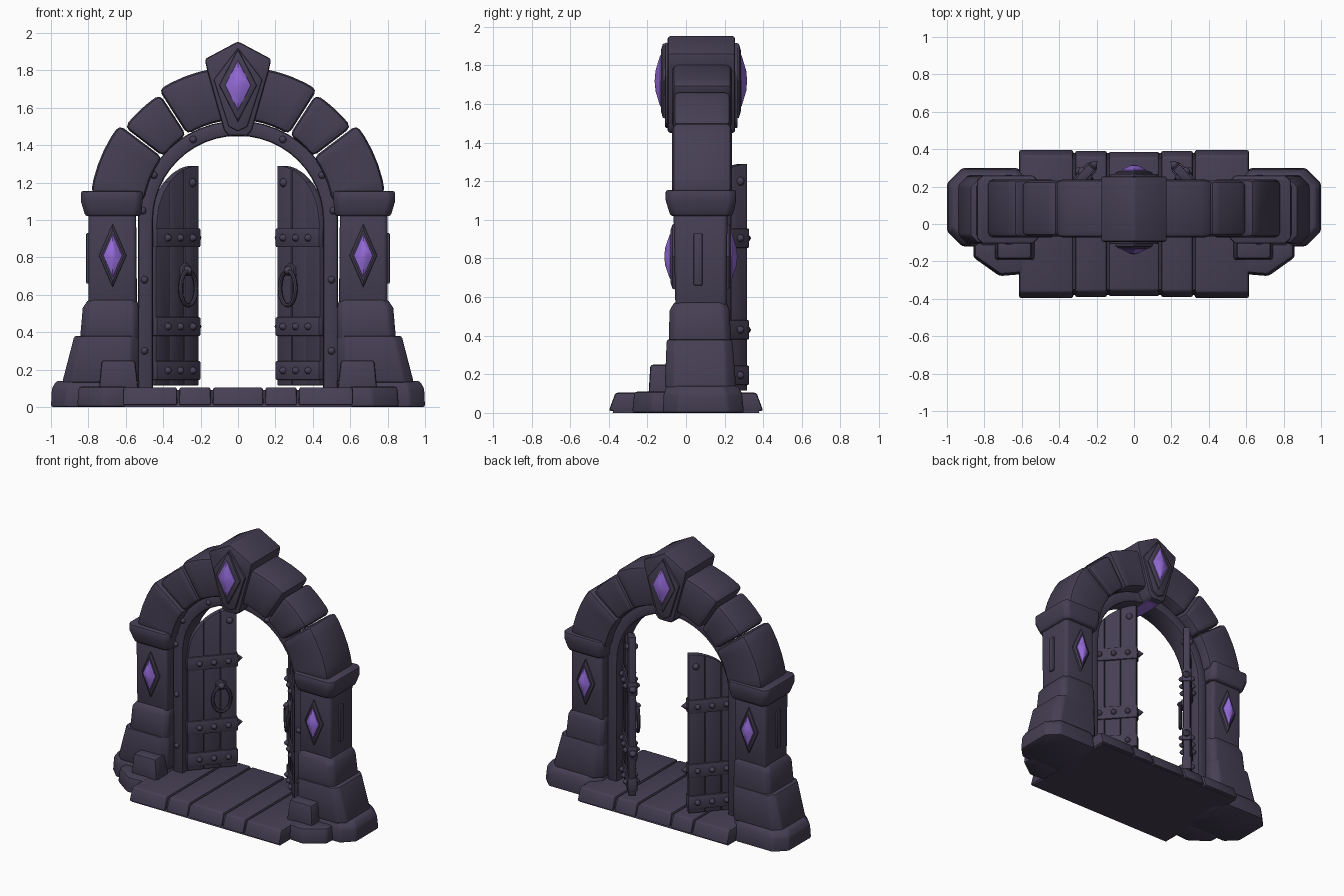
import bpy, bmesh, math
from mathutils import Vector

if "Cube" in bpy.data.objects:
    bpy.data.objects.remove(bpy.data.objects["Cube"])


def material(name, rgb):
    m = bpy.data.materials.new(name)
    m.diffuse_color = (*rgb, 1)
    m.use_nodes = True
    m.node_tree.nodes["Principled BSDF"].inputs["Base Color"].default_value = m.diffuse_color
    return m


STONE = material("dark violet stone", (0.060, 0.049, 0.087))
GEM = material("purple crystal", (0.30, 0.15, 0.70))


def make(name, lofts, mat=STONE, bevel=0.012, mirror=False):
    """One object from lofts; each loft is a list of equal-length point rings."""
    for side in ((1, -1) if mirror else (1,)):
        bm = bmesh.new()
        for rings in lofts:
            rows = [[bm.verts.new((p[0] * side, p[1], p[2])) for p in r] for r in rings]
            n = len(rows[0])
            for a, b in zip(rows, rows[1:]):
                for i in range(n):
                    bm.faces.new((a[i], a[(i + 1) % n], b[(i + 1) % n], b[i]))
            bm.faces.new(rows[0])
            bm.faces.new(rows[-1])
        bmesh.ops.recalc_face_normals(bm, faces=bm.faces)
        if bevel:
            edges = [e for e in bm.edges if e.calc_face_angle(0) > 0.5]
            bmesh.ops.bevel(bm, geom=edges, offset=bevel, segments=2, profile=0.5,
                            affect='EDGES', clamp_overlap=True)
        label = name if not mirror else name + ("_right" if side > 0 else "_left")
        me = bpy.data.meshes.new(label)
        bm.to_mesh(me)
        bm.free()
        me.polygons.foreach_set("use_smooth", [True] * len(me.polygons))
        me.set_sharp_from_angle(angle=math.radians(35))
        me.materials.append(mat)
        bpy.context.collection.objects.link(bpy.data.objects.new(label, me))


def plan(x0, x1, y0, y1, z, c=0.0):
    """Horizontal rectangle with cut corners."""
    if not c:
        return [(x0, y0, z), (x1, y0, z), (x1, y1, z), (x0, y1, z)]
    return [(x0 + c, y0, z), (x1 - c, y0, z), (x1, y0 + c, z), (x1, y1 - c, z),
            (x1 - c, y1, z), (x0 + c, y1, z), (x0, y1 - c, z), (x0, y0 + c, z)]


def front(profile, y):
    return [(x, y, z) for x, z in profile]


def diamond(cx, cz, w, h, y):
    return front([(cx - w, cz), (cx, cz - h), (cx + w, cz), (cx, cz + h)], y)


def stud(c, axis, r, h, spike=False):
    """Domed or pointed stud growing from c along axis."""
    c, axis = Vector(c), Vector(axis).normalized()
    u = axis.orthogonal().normalized()
    v = axis.cross(u)
    steps = [(0, 1), (0.25, 1), (1, 0.05)] if spike else [(0, 1), (0.5, 0.85), (0.85, 0.5), (1, 0.1)]
    return [[c + axis * h * k + (u * math.cos(a) + v * math.sin(a)) * r * q
             for a in [i * math.tau / 10 for i in range(10)]] for k, q in steps]


# floor slabs
cuts = [(-0.62, -0.32, 0.395), (-0.32, -0.14, 0.39), (-0.14, 0.14, 0.385),
        (0.14, 0.32, 0.39), (0.32, 0.62, 0.395)]
make("floor_slabs", [[plan(a + 0.004, b - 0.004, -d - 0.005, d + 0.005, 0.01),
                      plan(a + 0.006, b - 0.006, -d + 0.03, d - 0.03, 0.105 + 0.03 * (d - 0.385))]
                     for a, b, d in cuts])
make("floor_underside", [[plan(-0.61, 0.61, -0.38, 0.38, 0.0), plan(-0.61, 0.61, -0.35, 0.35, 0.09)]], bevel=0)

# pillar stones, bottom to top
make("plinth", [[plan(0.54, 1.0, -0.12, 0.30, 0.0, 0.08), plan(0.54, 0.995, -0.115, 0.29, 0.10, 0.08),
                 plan(0.55, 0.97, -0.10, 0.27, 0.14, 0.08)]], mirror=True)
make("lower_pillar_block", [[plan(0.53, 0.94, -0.11, 0.26, 0.13, 0.05),
                             plan(0.53, 0.875, -0.10, 0.24, 0.38, 0.04)]], mirror=True)
make("middle_pillar_block", [[plan(0.53, 0.845, -0.09, 0.235, 0.36, 0.03),
                              plan(0.53, 0.83, -0.085, 0.225, 0.53, 0.03),
                              plan(0.54, 0.80, -0.06, 0.21, 0.575, 0.03)]], mirror=True)
make("pillar_shaft", [[plan(0.54, 0.80, -0.055, 0.21, 0.55, 0.015),
                       plan(0.545, 0.80, -0.065, 0.215, 1.06, 0.015)]], mirror=True)
make("capital", [[plan(0.52, 0.815, -0.08, 0.24, 1.02, 0.03), plan(0.515, 0.825, -0.09, 0.25, 1.05, 0.03),
                  plan(0.51, 0.84, -0.105, 0.26, 1.10, 0.03), plan(0.51, 0.84, -0.105, 0.26, 1.155, 0.03)]],
     mirror=True)
make("side_panel", [[plan(0.79, 0.812, 0.04, 0.085, 0.66), plan(0.79, 0.812, 0.04, 0.085, 0.93)]],
     bevel=0.006, mirror=True)

# loose step stones in front of the pillars
make("upper_step_stone", [[plan(0.53, 0.745, -0.195, -0.05, 0.08), plan(0.55, 0.73, -0.185, -0.05, 0.25)]],
     bevel=0.015, mirror=True)
outline = [(0.60, -0.27), (0.72, -0.28), (0.86, -0.18), (0.86, -0.08), (0.60, -0.08)]
make("lower_step_stone", [[[(x, y, 0.0) for x, y in outline],
                           [(x * 0.99, y * 0.96, 0.11) for x, y in outline]]], bevel=0.015, mirror=True)


# arch stones
def arch_ring(deg, r0, r1, y0, y1, cz):
    a = math.radians(deg)
    c, s = math.cos(a), math.sin(a)
    return [(r * c, y, cz + r * s) for r, y in ((r0, y0), (r1, y0), (r1, y1), (r0, y1))]


blocks = [(8, 37, 0.795, 0), (37.6, 57, 0.765, 0.006), (57.6, 86, 0.79, 0)]
make("arch_stones", [[arch_ring(a + (b - a) * i / 5, 0.505, r, -0.072 + d, 0.238 - d, 1.03) for i in range(6)]
                     for a, b, r, d in blocks], bevel=0.03, mirror=True)

# inner door frame following the opening
Y0, Y1 = 0.0, 0.16
leg = [(0.455, Y0), (0.535, Y0), (0.535, Y1), (0.455, Y1)]
path = [[(x, y, 0.08) for x, y in leg]]
path += [arch_ring(i * 7.5, 0.455, 0.535, Y0, Y1, 0.995) for i in range(25)]
path += [[(-x, y, 0.08) for x, y in leg]]
make("inner_door_frame", [path], bevel=0.015)
spots = [(0.50, 0.30), (0.51, 1.05), (0.45, 1.24), (0.24, 1.43), (0.50, 0.68)]
make("frame_rivets", [stud((x, Y0 - 0.002, z), (0, -1, 0), 0.02, 0.018) for x, z in spots], bevel=0, mirror=True)

# keystone with a raised panel on both faces
key = [(0, 1.955), (-0.178, 1.86), (-0.165, 1.80), (-0.075, 1.48), (-0.05, 1.45),
       (0.05, 1.45), (0.075, 1.48), (0.165, 1.80), (0.178, 1.86)]
make("keystone", [[front(key, -0.095), front(key, 0.255)]], bevel=0.014)
panel = [(-0.13, 1.75), (-0.05, 1.50), (0, 1.475), (0.05, 1.50), (0.13, 1.75), (0, 1.92)]
make("keystone_panel", [[front(panel, -0.108), front(panel, 0.268)]], bevel=0.006)
make("keystone_underside_crystal", [[plan(-0.045, 0.045, -0.05, 0.21, 1.446),
                                     plan(-0.045, 0.045, -0.05, 0.21, 1.453)]], GEM, 0)


# diamond crystals with dark frames, on front and back
def crystal(name, cx, cz, w, h, y, out, mirror):
    make(name + "_frame", [[diamond(cx, cz, w * 1.5, h * 1.5, y - out * 0.01),
                            diamond(cx, cz, w * 1.45, h * 1.45, y + out * 0.012),
                            diamond(cx, cz, w * 1.2, h * 1.2, y + out * 0.022)]], bevel=0, mirror=mirror)
    make(name, [[diamond(cx, cz, w * 1.1, h * 1.1, y), diamond(cx, cz, w, h, y + out * 0.026),
                 diamond(cx, cz, w * 0.35, h * 0.4, y + out * 0.05),
                 diamond(cx, cz, w * 0.05, h * 0.05, y + out * 0.054)]], GEM, 0, mirror)


crystal("keystone_front_crystal", 0, 1.72, 0.068, 0.132, -0.108, -1, False)
crystal("keystone_back_crystal", 0, 1.72, 0.068, 0.132, 0.262, 1, False)
crystal("pillar_front_crystal", 0.67, 0.81, 0.05, 0.115, -0.058, -1, True)
crystal("pillar_back_crystal", 0.67, 0.81, 0.05, 0.115, 0.212, 1, True)

# door leaves, swung open to the back; s runs along the leaf, t across it
ANG = math.radians(48)
ALONG = Vector((-math.cos(ANG), math.sin(ANG), 0))
FACE = Vector((-math.sin(ANG), -math.cos(ANG), 0))
HINGE = Vector((0.455, 0.05, 0))
W = 0.34


def leaf(s, t, z):
    return HINGE + ALONG * s + FACE * t + Vector((0, 0, z))


def top(s):
    return 0.96 + 0.33 * math.sqrt(max(0, 1 - (1 - s / W) ** 2))


def plank(s0, s1, t):
    ss = [s1 + (s0 - s1) * i / 6 for i in range(7)]
    prof = [(s0, 0.115), (s1, 0.115)] + [(s, top(s)) for s in ss]
    return [[leaf(s, k, z) for s, z in prof] for k in (-t, t)]


make("door_planks", [plank(0, 0.112, 0.024), plank(0.114, 0.226, 0.021), plank(0.228, W, 0.024)],
     bevel=0.005, mirror=True)


def bar(s0, s1, t, z0, z1):
    return [[leaf(s, k, z) for s, k in ((s0, -t), (s1, -t), (s1, t), (s0, t))] for z in (z0, z1)]


make("door_straps", [bar(-0.005, W + 0.006, 0.033, z - 0.05, z + 0.05) for z in (0.195, 0.43, 0.905)],
     bevel=0.006, mirror=True)
studs = [stud(leaf(s, 0.03 * f, z), FACE * f, 0.021, 0.028)
         for z in (0.195, 0.43, 0.905) for s in (0.08, 0.18, 0.28) for f in (1, -1)]
studs += [stud(leaf(0.29, 0.02 * f, 1.2), FACE * f, 0.025, 0.025) for f in (1, -1)]
studs += [stud(leaf(W + 0.004, 0, z), ALONG, 0.026, 0.042, True) for z in (0.43, 0.905)]
make("door_studs_and_spikes", studs, bevel=0, mirror=True)

# pull rings on the front of each leaf
ring = []
for i in range(25):
    a = i * math.tau / 24
    ring.append([leaf(0.23 + (0.062 + 0.012 * math.cos(b)) * math.sin(a), 0.048 + 0.012 * math.sin(b),
                      0.635 + (0.092 + 0.012 * math.cos(b)) * math.cos(a))
                 for b in [j * math.tau / 8 for j in range(8)]])
make("door_pull_ring", [ring], bevel=0, mirror=True)
mount = [(0.19, 0.70), (0.27, 0.70), (0.265, 0.75), (0.23, 0.77), (0.195, 0.75)]
make("pull_ring_mount", [[[leaf(s, t, z) for s, z in mount] for t in (0.015, 0.04)],
                         stud(leaf(0.23, 0.035, 0.73), FACE, 0.026, 0.035)], bevel=0.004, mirror=True)
